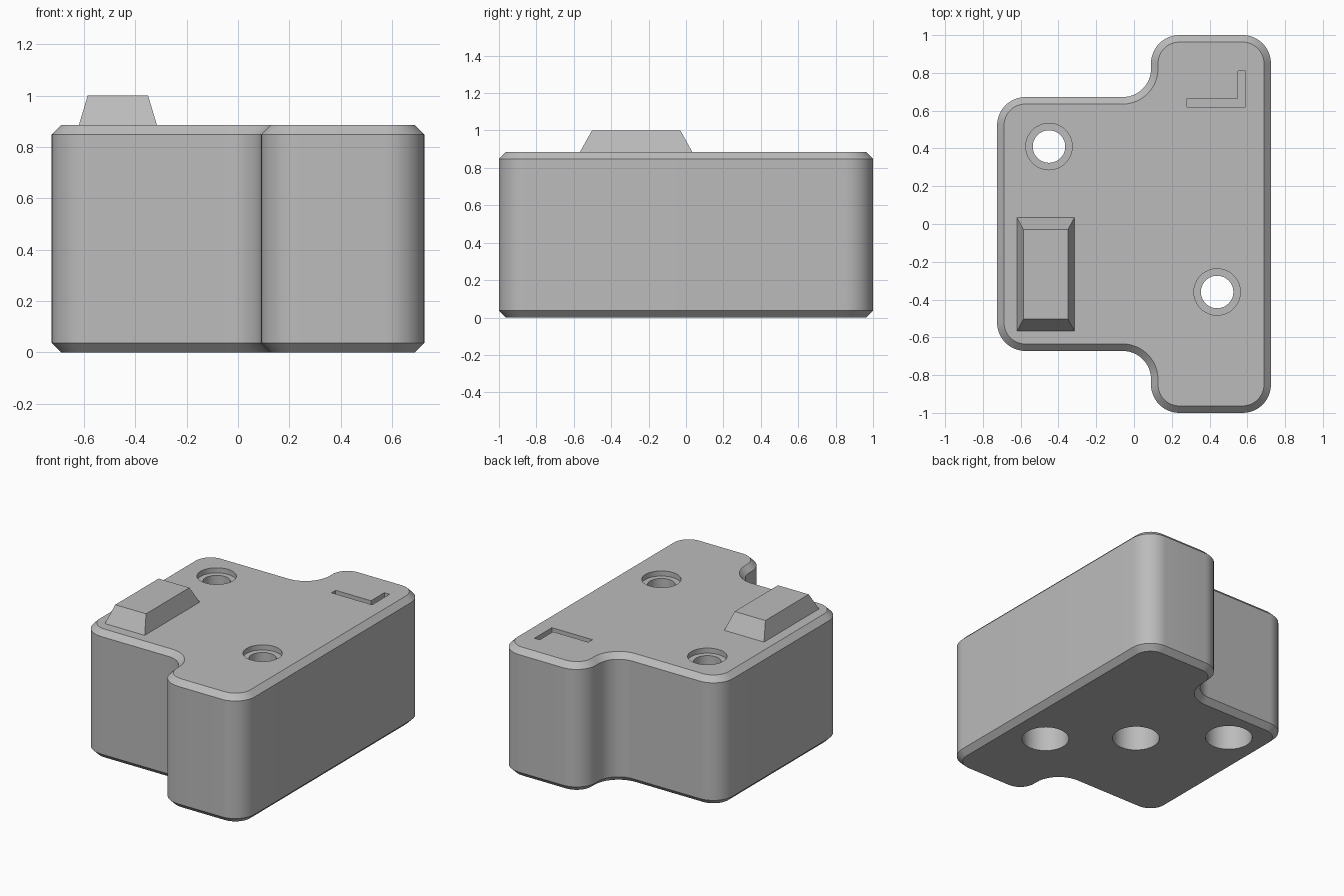
import bpy, bmesh
from math import cos, sin, radians, pi

cube = bpy.data.objects.get("Cube")
if cube:
    bpy.data.objects.remove(cube, do_unlink=True)

grey = bpy.data.materials.new("plain grey")
grey.use_nodes = True
colour = (0.5, 0.5, 0.5, 1)
grey.diffuse_color = colour
grey.node_tree.nodes["Principled BSDF"].inputs["Base Color"].default_value = colour

TOP, CHAMFER, RADIUS = 0.885, 0.037, 0.15
HALF_X, STEP_X, BODY_Y = 0.725, 0.09, 0.672


def loft(name, rings):
    """Skin a stack of equal-length rings, capped at both ends."""
    bm = bmesh.new()
    loops = [[bm.verts.new(p) for p in ring] for ring in rings]
    bm.faces.new(loops[0][::-1])
    bm.faces.new(loops[-1])
    for low, high in zip(loops, loops[1:]):
        for i in range(len(low)):
            j = (i + 1) % len(low)
            bm.faces.new((low[i], low[j], high[j], high[i]))
    bmesh.ops.recalc_face_normals(bm, faces=bm.faces)
    mesh = bpy.data.meshes.new(name)
    bm.to_mesh(mesh)
    bm.free()
    mesh.materials.append(grey)
    obj = bpy.data.objects.new(name, mesh)
    bpy.context.collection.objects.link(obj)
    return obj


def outline(z, inset):
    """Rounded T-shaped outline, moved inwards by inset."""
    r = RADIUS
    # arc centre, start angle, +1 convex or -1 concave
    arcs = [(-HALF_X + r, -BODY_Y + r, 180, 1), (STEP_X - r, -BODY_Y - r, 90, -1),
            (STEP_X + r, -1 + r, 180, 1), (HALF_X - r, -1 + r, 270, 1),
            (HALF_X - r, 1 - r, 0, 1), (STEP_X + r, 1 - r, 90, 1),
            (STEP_X - r, BODY_Y + r, 0, -1), (-HALF_X + r, BODY_Y - r, 90, 1)]
    steps = 12
    points = []
    for cx, cy, start, turn in arcs:
        for k in range(steps + 1):
            a = radians(start + turn * 90 * k / steps)
            rad = r - turn * inset
            points.append((cx + rad * cos(a), cy + rad * sin(a), z))
    return points


def rectangle(x0, x1, y0, y1, z):
    return [(x0, y0, z), (x1, y0, z), (x1, y1, z), (x0, y1, z)]


def circle(x, y, r, z, n=48):
    return [(x + r * cos(2 * pi * i / n), y + r * sin(2 * pi * i / n), z) for i in range(n)]


# Main block with chamfered rims
block = loft("block", [outline(0, CHAMFER), outline(CHAMFER, 0),
                       outline(TOP - CHAMFER, 0), outline(TOP, CHAMFER)])


def cut(name, rings):
    cutter = loft(name, rings)
    cutter.hide_render = True
    mod = block.modifiers.new(name, "BOOLEAN")
    mod.operation = "DIFFERENCE"
    mod.solver = "EXACT"
    mod.object = cutter
    bpy.context.view_layer.objects.active = block
    bpy.ops.object.modifier_apply(modifier=name)
    bpy.data.objects.remove(cutter, do_unlink=True)


# Stepped bolt holes: wide pocket below, narrow shaft, shallow recess on top
POCKET = 0.4
for x, y in [(-0.45, 0.41), (0.44, -0.36)]:
    cut("bolt_hole", [circle(x, y, 0.15, -0.1), circle(x, y, 0.15, POCKET),
                      circle(x, y, 0.086, POCKET), circle(x, y, 0.086, TOP - 0.035),
                      circle(x, y, 0.123, TOP - 0.035), circle(x, y, 0.123, TOP + 0.1)])

# Blind hole in the middle of the underside
cut("blind_hole", [circle(0, 0.02, 0.15, -0.1), circle(0, 0.02, 0.15, POCKET)])

# Angled corner groove on the top
groove = [(0.28, 0.62), (0.59, 0.62), (0.59, 0.81), (0.55, 0.81), (0.55, 0.665), (0.28, 0.665)]
cut("corner_groove", [[(x, y, z) for x, y in groove] for z in (TOP - 0.035, TOP + 0.1)])

# Tapered key on the top
loft("tapered_key", [rectangle(-0.62, -0.315, -0.568, 0.035, TOP - 0.002),
                     rectangle(-0.585, -0.35, -0.503, -0.03, 1.0)])

bpy.ops.object.select_all(action="DESELECT")
block.select_set(True)
bpy.context.view_layer.objects.active = block
bpy.ops.object.shade_smooth_by_angle(angle=radians(25))
